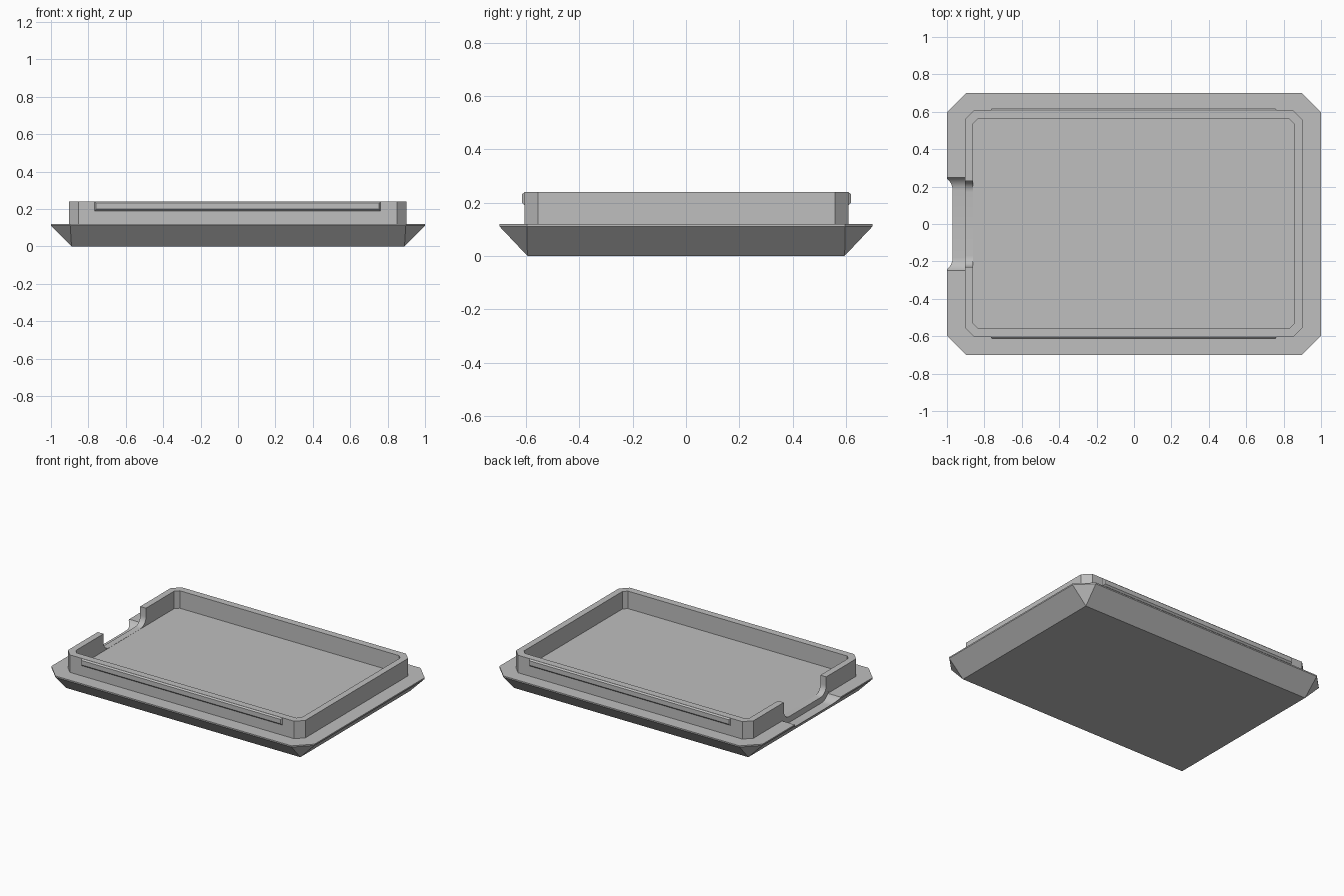
import bpy, bmesh, math

cube = bpy.data.objects.get("Cube")
if cube:
    bpy.data.objects.remove(cube, do_unlink=True)

grey = bpy.data.materials.new("plain grey")
grey.use_nodes = True
COLOUR = (0.52, 0.52, 0.52, 1)
grey.diffuse_color = COLOUR
grey.node_tree.nodes["Principled BSDF"].inputs["Base Color"].default_value = COLOUR


def octagon(hx, hy, cut, z, cx=0.0, cy=0.0):
    """Rectangle with cut corners, counter-clockwise."""
    pts = []
    for sx, sy in ((1, 1), (-1, 1), (-1, -1), (1, -1)):
        pair = [(sx * hx, sy * (hy - cut)), (sx * (hx - cut), sy * hy)]
        if sx * sy < 0:
            pair.reverse()
        pts += [(cx + x, cy + y, z) for x, y in pair]
    return pts


def loft(name, rings):
    """Skin a stack of equal rings and cap both ends."""
    bm = bmesh.new()
    loops = [[bm.verts.new(p) for p in ring] for ring in rings]
    n = len(loops[0])
    for a, b in zip(loops, loops[1:]):
        for i in range(n):
            j = (i + 1) % n
            bm.faces.new((a[i], a[j], b[j], b[i]))
    bm.faces.new(loops[0][::-1])
    bm.faces.new(loops[-1])
    bmesh.ops.remove_doubles(bm, verts=bm.verts, dist=1e-5)
    bmesh.ops.recalc_face_normals(bm, faces=bm.faces)
    mesh = bpy.data.meshes.new(name)
    bm.to_mesh(mesh)
    bm.free()
    obj = bpy.data.objects.new(name, mesh)
    bpy.context.collection.objects.link(obj)
    mesh.materials.append(grey)
    return obj


def rounded_slot(name, x0, x1, half, bottom, top, radius, steps=8):
    """Slot cutter along x with rounded lower corners."""
    side = []
    for i in range(steps + 1):
        a = math.pi / 2 * i / steps
        y = half - radius + radius * math.sin(a)
        z = bottom + radius * (1 - math.cos(a))
        if z < top:
            side.append((y, z))
    if side[-1][1] < bottom + radius - 1e-4:
        a = math.acos(1 - (top - bottom) / radius)
        side.append((half - radius + radius * math.sin(a), top))
    else:
        side.append((half, top))
    profile = side + [(-y, z) for y, z in reversed(side)]
    obj = loft(name, [[(x, y, z) for y, z in profile] for x in (x0, x1)])
    obj.hide_render = True
    return obj


# Tray: sloping base, flange, raised rim and recessed floor in one skin
CX, CY = -0.002, 0.002
tray = loft("tray", [
    octagon(0.89, 0.595, 0, 0),
    octagon(1.0, 0.7, 0.103, 0.111),
    octagon(1.0, 0.7, 0.103, 0.12),
    octagon(0.902, 0.607, 0.05, 0.12, CX, CY),
    octagon(0.902, 0.607, 0.05, 0.24, CX, CY),
    octagon(0.858, 0.559, 0.025, 0.24, CX, CY),
    octagon(0.858, 0.559, 0.025, 0.12, CX, CY),
])

# Finger notch: a shallow scoop in the flange and a gap in the rim
cutters = [
    rounded_slot("flange_scoop_cutter", -1.1, -0.9035, 0.259, 0.08, 0.13, 0.08),
    rounded_slot("rim_gap_cutter", -0.95, -0.83, 0.23, 0.121, 0.3, 0.06),
]
bpy.context.view_layer.objects.active = tray
for cutter in cutters:
    mod = tray.modifiers.new(cutter.name, 'BOOLEAN')
    mod.operation = 'DIFFERENCE'
    mod.solver = 'EXACT'
    mod.object = cutter
    bpy.ops.object.modifier_apply(modifier=mod.name)
    bpy.data.objects.remove(cutter, do_unlink=True)

bpy.ops.object.select_all(action='DESELECT')
tray.select_set(True)
bpy.ops.object.shade_smooth_by_angle(angle=math.radians(25))

# Snap ridges along both long sides of the rim
for name, s in (("front_snap_ridge", -1), ("back_snap_ridge", 1)):
    def ring(half_x, depth, z0, z1):
        y = CY + s * depth
        return [(x + CX, y, z) for x, z in
                ((-half_x, z0), (half_x, z0), (half_x, z1), (-half_x, z1))]
    loft(name, [ring(0.764, 0.6, 0.19, 0.239),
                ring(0.764, 0.607, 0.19, 0.239),
                ring(0.757, 0.617, 0.2, 0.231)])
